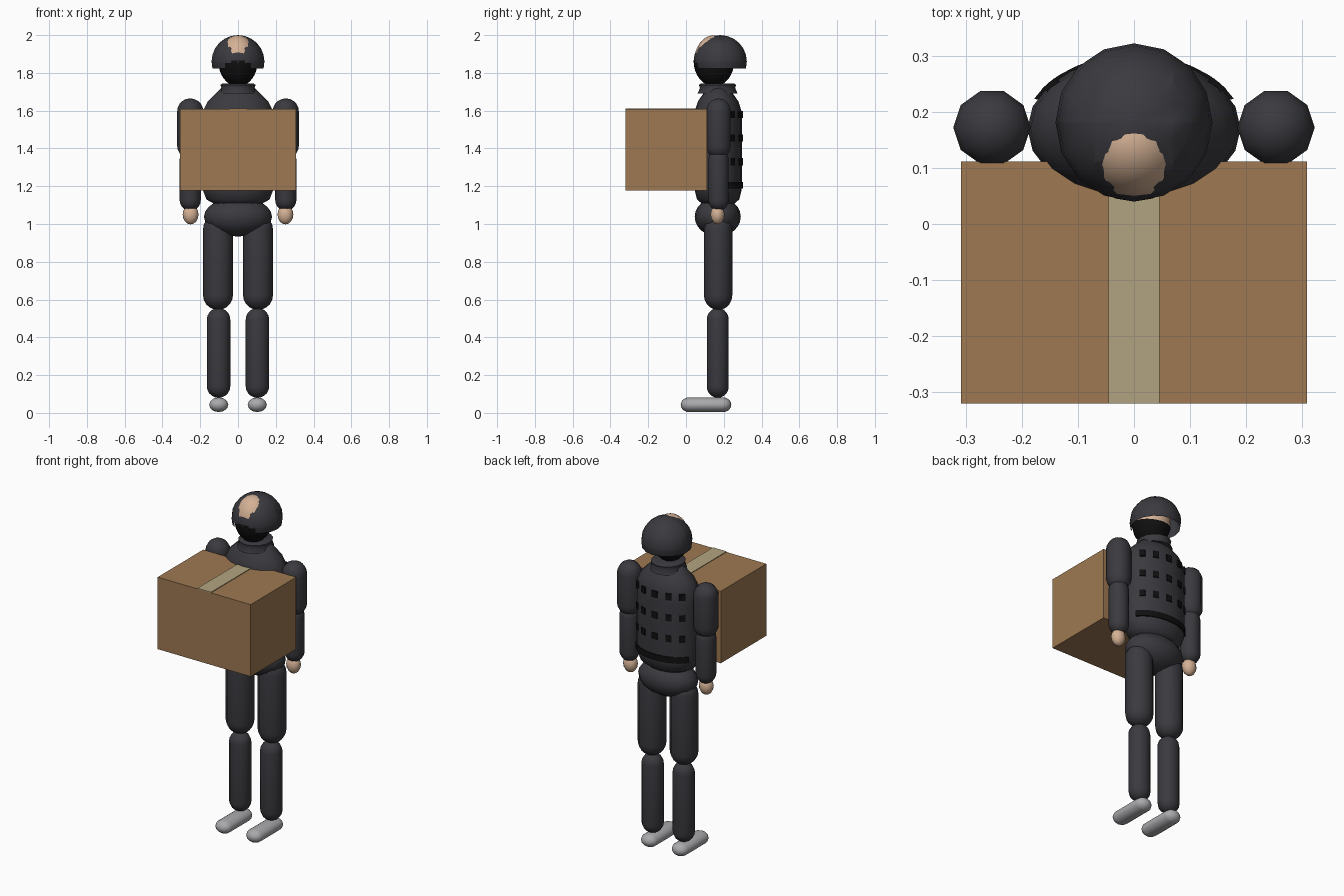
import bpy, bmesh, math
from mathutils import Vector

if "Cube" in bpy.data.objects:
    bpy.data.objects.remove(bpy.data.objects["Cube"])

CY = 0.17  # front-back position of the body axis


def mat(name, r, g, b):
    m = bpy.data.materials.new(name)
    m.diffuse_color = (r, g, b, 1)
    m.use_nodes = True
    m.node_tree.nodes["Principled BSDF"].inputs["Base Color"].default_value = m.diffuse_color
    return m


CHARCOAL = mat("charcoal", 0.042, 0.042, 0.05)
BLACK = mat("black", 0.005, 0.005, 0.005)
SKIN = mat("skin", 0.66, 0.44, 0.30)
GREY = mat("shoe grey", 0.40, 0.40, 0.42)
CARD = mat("cardboard", 0.342, 0.191, 0.084)
TAPE = mat("tape", 0.45, 0.37, 0.22)


def finish(name, bm, material, smooth=True):
    bmesh.ops.recalc_face_normals(bm, faces=bm.faces)
    me = bpy.data.meshes.new(name)
    bm.to_mesh(me)
    bm.free()
    me.materials.append(material)
    ob = bpy.data.objects.new(name, me)
    bpy.context.collection.objects.link(ob)
    if smooth:
        bpy.ops.object.select_all(action='DESELECT')
        ob.select_set(True)
        bpy.context.view_layer.objects.active = ob
        bpy.ops.object.shade_smooth_by_angle(angle=math.radians(50))
    return ob


def lathe(name, profile, center, scale, material, n=16, axis='Z'):
    """Revolve (radius, height) points; scale stretches the cross-section."""
    bm = bmesh.new()
    rings = []
    for r, h in profile:
        ring = []
        for i in range(1 if r < 1e-6 else n):
            a = 2 * math.pi * i / n
            u, v = r * math.cos(a) * scale[0], r * math.sin(a) * scale[1]
            p = Vector((u, v, h)) if axis == 'Z' else Vector((u, h, v))
            ring.append(bm.verts.new(p + Vector(center)))
        rings.append(ring)
    for a, b in zip(rings, rings[1:]):
        for i in range(n):
            j = (i + 1) % n
            quad = [a[i % len(a)], a[j % len(a)], b[j % len(b)], b[i % len(b)]]
            bm.faces.new(list(dict.fromkeys(quad)))
    return finish(name, bm, material)


def capsule(name, center, lo, hi, rx, ry, material, n=12, axis='Z', cap=None):
    """Rounded tube running from lo to hi along the axis."""
    cap = cap or (rx + ry) / 2
    steps = 5
    arc = [(math.sin(k * math.pi / 2 / steps), cap * (1 - math.cos(k * math.pi / 2 / steps)))
           for k in range(steps + 1)]
    prof = [(r, lo + h) for r, h in arc] + [(r, hi - h) for r, h in reversed(arc)]
    return lathe(name, prof, center, (rx, ry), material, n, axis)


def ball(center, radii, n=16, rings=12):
    bm = bmesh.new()
    bmesh.ops.create_uvsphere(bm, u_segments=n, v_segments=rings, radius=1)
    for v in bm.verts:
        v.co = Vector([c + r * k for c, r, k in zip(center, radii, v.co)])
    return bm


def cut(bm, co, no, clear=False):
    bmesh.ops.bisect_plane(bm, geom=bm.verts[:] + bm.edges[:] + bm.faces[:],
                           plane_co=co, plane_no=no, clear_outer=clear)


def box(name, lo, hi, material):
    bm = bmesh.new()
    bmesh.ops.create_cube(bm, size=1)
    for v in bm.verts:
        v.co = Vector([(a + b) / 2 + k * (b - a) for a, b, k in zip(lo, hi, v.co)])
    return finish(name, bm, material, False)


# Head, balaclava over its lower part
finish("head", ball((0, 0.148, 1.865), (0.102, 0.104, 0.134), 20, 16), SKIN)
bm = ball((0, 0.148, 1.865), (0.105, 0.108, 0.137), 20, 16)
cut(bm, (0, 0.04, 1.866), (0, 0.17, 1), True)
finish("balaclava", bm, BLACK)

# Helmet: open dome with a notch over the face
bm = ball((0, 0.181, 1.86), (0.14, 0.141, 0.14))
cut(bm, (0, 0, 1.822), (0, 0, -1), True)
for co, no in (((0, 0, 1.853), (0, 0, 1)), ((0.07, 0, 0), (1, 0, 0)),
               ((-0.07, 0, 0), (1, 0, 0)), ((0, 0.181, 0), (0, 1, 0))):
    cut(bm, co, no)
notch = []
for f in bm.faces:
    c = f.calc_center_median()
    if c.z < 1.853 and abs(c.x) < 0.07 and c.y < 0.18:
        notch.append(f)
bmesh.ops.delete(bm, geom=notch, context='FACES')
finish("helmet", bm, CHARCOAL)

# Collar, torso and pelvis
lathe("collar", [(0, 1.74), (0.08, 1.745), (0.093, 1.737), (0.088, 1.72), (0.1, 1.69), (0, 1.69)],
      (0, 0.167, 0), (1, 1.06), CHARCOAL)
lathe("torso", [(0, 1.73), (0.46, 1.72), (0.62, 1.69), (0.84, 1.65), (0.97, 1.60), (1, 1.54),
                (1, 1.22), (0.98, 1.18), (0.88, 1.13), (0.6, 1.10), (0, 1.09)],
      (0, CY, 0), (0.19, 0.127), CHARCOAL, 20)
finish("pelvis", ball((0, 0.168, 1.038), (0.18, 0.122, 0.104)), CHARCOAL)


# Curved patches hugging the back of the vest
def vest_patch(name, phi0, phi1, z0, z1, steps):
    bm = bmesh.new()
    rows = []
    for k in range(steps + 1):
        a = math.radians(phi0 + (phi1 - phi0) * k / steps)
        col = []
        for grow, z in ((0.93, z0), (1.025, z0), (1.025, z1), (0.93, z1)):
            col.append(bm.verts.new((0.19 * grow * math.sin(a), CY + 0.128 * grow * math.cos(a), z)))
        rows.append(col)
    for a, b in zip(rows, rows[1:]):
        for i in range(4):
            bm.faces.new((a[i], a[(i + 1) % 4], b[(i + 1) % 4], b[i]))
    bm.faces.new(rows[0])
    bm.faces.new(rows[-1])
    finish(name, bm, BLACK, False)


for z in (1.58, 1.455, 1.33):
    for phi in (-52, -26, 0, 26, 52):
        vest_patch("vest_loop", phi - 5.5, phi + 5.5, z - 0.019, z + 0.019, 2)
vest_patch("vest_belt", -66, 66, 1.187, 1.222, 12)

# Limbs, mirrored left and right
for side, s in (("left", 1), ("right", -1)):
    arm, leg = (s * 0.253, 0.172, 0), (s * 0.106, 0.17, 0)
    capsule(side + "_upper_arm", arm, 1.345, 1.665, 0.069, 0.068, CHARCOAL, 10)
    capsule(side + "_forearm", arm, 1.07, 1.40, 0.056, 0.056, CHARCOAL, 10)
    finish(side + "_hand", ball((s * 0.251, 0.167, 1.05), (0.042, 0.037, 0.052), 12, 8), SKIN)
    capsule(side + "_thigh", leg, 0.545, 1.05, 0.079, 0.075, CHARCOAL)
    capsule(side + "_shin", (s * 0.103, 0.168, 0), 0.08, 0.555, 0.062, 0.058, CHARCOAL)
    capsule(side + "_shoe", (s * 0.102, 0, 0.043), -0.028, 0.24, 0.051, 0.039, GREY, 12, 'Y')

# Carried parcel with a strip of tape on top
box("parcel", (-0.308, -0.32, 1.177), (0.308, 0.111, 1.608), CARD)
box("parcel_tape", (-0.045, -0.32, 1.606), (0.045, 0.111, 1.612), TAPE)
